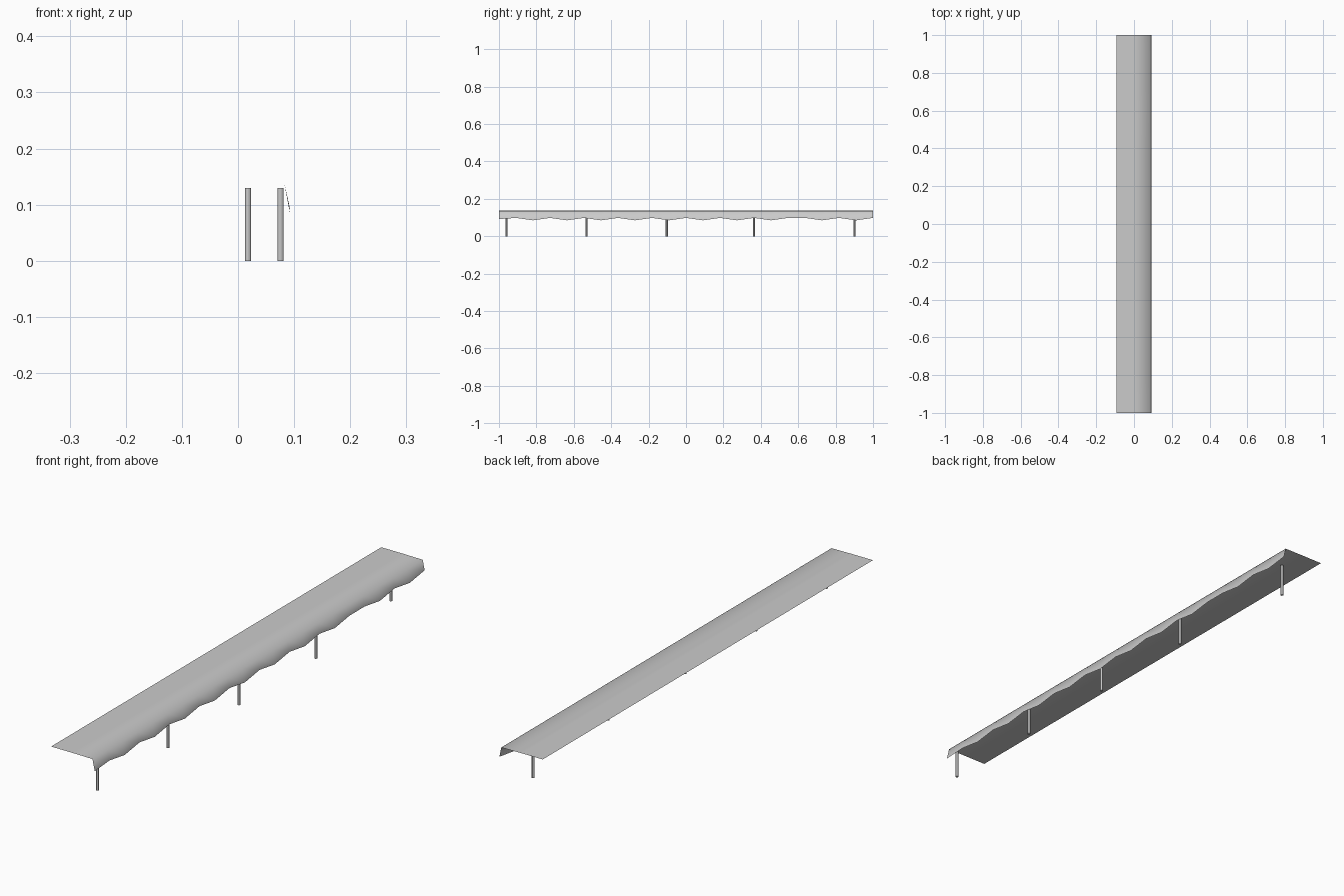
import bpy, bmesh

if "Cube" in bpy.data.objects:
    bpy.data.objects.remove(bpy.data.objects["Cube"])

HALF_X, TOP_Z, N = 0.0925, 0.137, 22

# Canopy: thin flat sheet with a scalloped valance hanging from the front edge
bm = bmesh.new()
rows = []
for i in range(N + 1):
    y = -1 + 2 * i / N
    k = i - N // 2
    low = (k % 2 == 1 and k < 7) or k in (8, 10)   # scallop rhythm slips near one end
    hem = (HALF_X, 0.085) if low else (0.0915, 0.098)
    if i == 0:
        hem = (HALF_X, 0.092)
    profile = [(-HALF_X, TOP_Z), (-0.004, TOP_Z), (0.083, TOP_Z - 0.001), hem]
    rows.append([bm.verts.new((x, y, z)) for x, z in profile])
for a, b in zip(rows, rows[1:]):
    for j in range(3):
        f = bm.faces.new((a[j], a[j + 1], b[j + 1], b[j]))
        f.smooth = True
mesh = bpy.data.meshes.new("awning_canopy")
bm.to_mesh(mesh)
bm.free()
bpy.context.collection.objects.link(bpy.data.objects.new("awning_canopy", mesh))


# Poles: thin round posts under the front edge, one set further back
def pole(name, x, y, height=0.13, radius=0.0055):
    bpy.ops.mesh.primitive_cylinder_add(vertices=12, radius=radius, depth=height,
                                        location=(x, y, height / 2))
    bpy.context.object.name = name
    bpy.ops.object.shade_smooth_by_angle()


for n, (x, y) in enumerate([(0.076, -0.96), (0.076, -0.533), (0.076, -0.103),
                            (0.076, 0.363), (0.018, 0.90)], 1):
    pole(f"support_pole_{n}", x, y)
